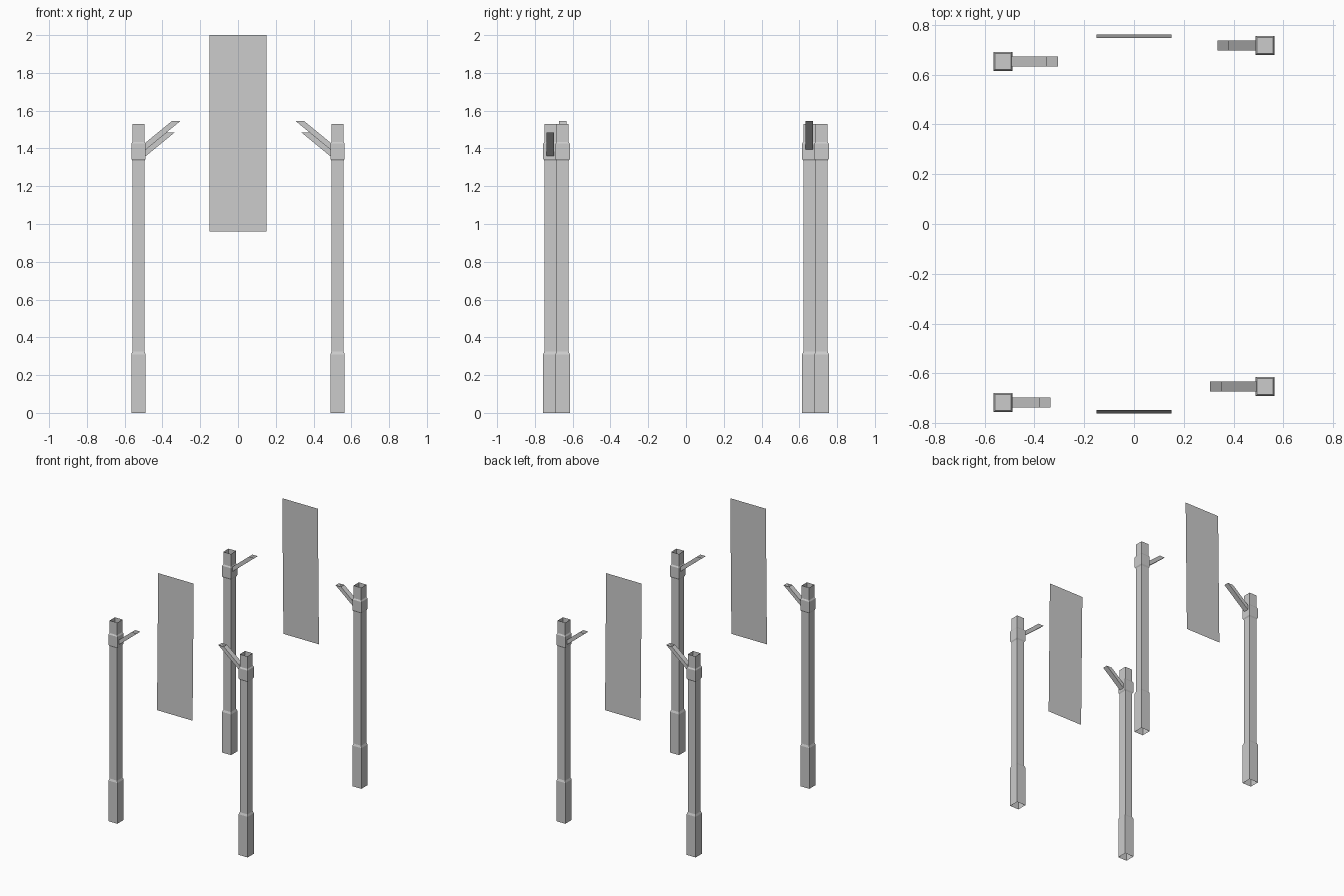
import bpy
import bmesh

cube = bpy.data.objects.get("Cube")
if cube:
    bpy.data.objects.remove(cube, do_unlink=True)

grey = bpy.data.materials.new("plain_grey")
grey.use_nodes = True
COLOUR = (0.6, 0.6, 0.6, 1)
grey.diffuse_color = COLOUR
grey.node_tree.nodes["Principled BSDF"].inputs["Base Color"].default_value = COLOUR


def finish(name, bm, location=(0, 0, 0)):
    mesh = bpy.data.meshes.new(name)
    bm.to_mesh(mesh)
    bm.free()
    mesh.materials.append(grey)
    obj = bpy.data.objects.new(name, mesh)
    obj.location = location
    bpy.context.collection.objects.link(obj)
    return obj


def tube(bm, rings):
    """Join closed rings of points with quads, leaving both ends open."""
    loops = [[bm.verts.new(p) for p in ring] for ring in rings]
    for low, high in zip(loops, loops[1:]):
        for i in range(len(low)):
            j = (i + 1) % len(low)
            bm.faces.new((low[i], low[j], high[j], high[i]))
    return loops


def square(half, z):
    return [(-half, -half, z), (half, -half, z), (half, half, z), (-half, half, z)]


# Square post profile as half width and height: plinth, shaft, collar, open top
WIDE, SLIM = 0.038, 0.032
POST = [(WIDE, 0), (WIDE, 0.31), (SLIM, 0.325), (SLIM, 1.335), (WIDE, 1.345),
        (WIDE, 1.425), (SLIM, 1.435), (SLIM, 1.53)]


def post(name, x, y):
    bm = bmesh.new()
    loops = tube(bm, [square(h, z) for h, z in POST])
    bm.faces.new(loops[-2])  # plug inside the collar
    finish(name, bm, (x, y, 0))


def arm(name, side, y, tip_x, tip_z):
    """Slanted hollow bracket with a level cut at its tip."""
    root_x, cut, slope, half = 0.497, 0.045, 0.82, 0.02
    low_z = tip_z - (root_x - tip_x) * slope
    high_z = low_z + cut * slope
    root = [(root_x, -half, low_z), (root_x, half, low_z),
            (root_x, half, high_z), (root_x, -half, high_z)]
    tip = [(tip_x, -half, tip_z), (tip_x, half, tip_z),
           (tip_x + cut, half, tip_z), (tip_x + cut, -half, tip_z)]
    bm = bmesh.new()
    tube(bm, [[(side * px, py, pz) for px, py, pz in ring] for ring in (root, tip)])
    bmesh.ops.recalc_face_normals(bm, faces=bm.faces)
    finish(name, bm, (0, y, 0))


def banner(name, end):
    """Thin hanging sheet leaning slightly inward at the top."""
    bm = bmesh.new()
    corners = [(-0.15, 0.762, 0.96), (0.15, 0.762, 0.96),
               (0.15, 0.748, 2), (-0.15, 0.748, 2)]
    face = bm.faces.new([bm.verts.new((x, end * y, z)) for x, y, z in corners])
    if end > 0:
        face.normal_flip()
    finish(name, bm)


# Each end has one outer post with a short arm and one inner post with a long arm
for end, place in ((-1, "front"), (1, "back")):
    banner(place + "_banner", end)
    for side, hand in ((-1, "right"), (1, "left")):
        outer = side == end
        y = end * (0.718 if outer else 0.653)
        post(f"{place}_{hand}_post", side * 0.527, y)
        if outer:
            arm(f"{place}_{hand}_arm", side, y, 0.335, 1.485)
        else:
            arm(f"{place}_{hand}_arm", side, y, 0.305, 1.545)
